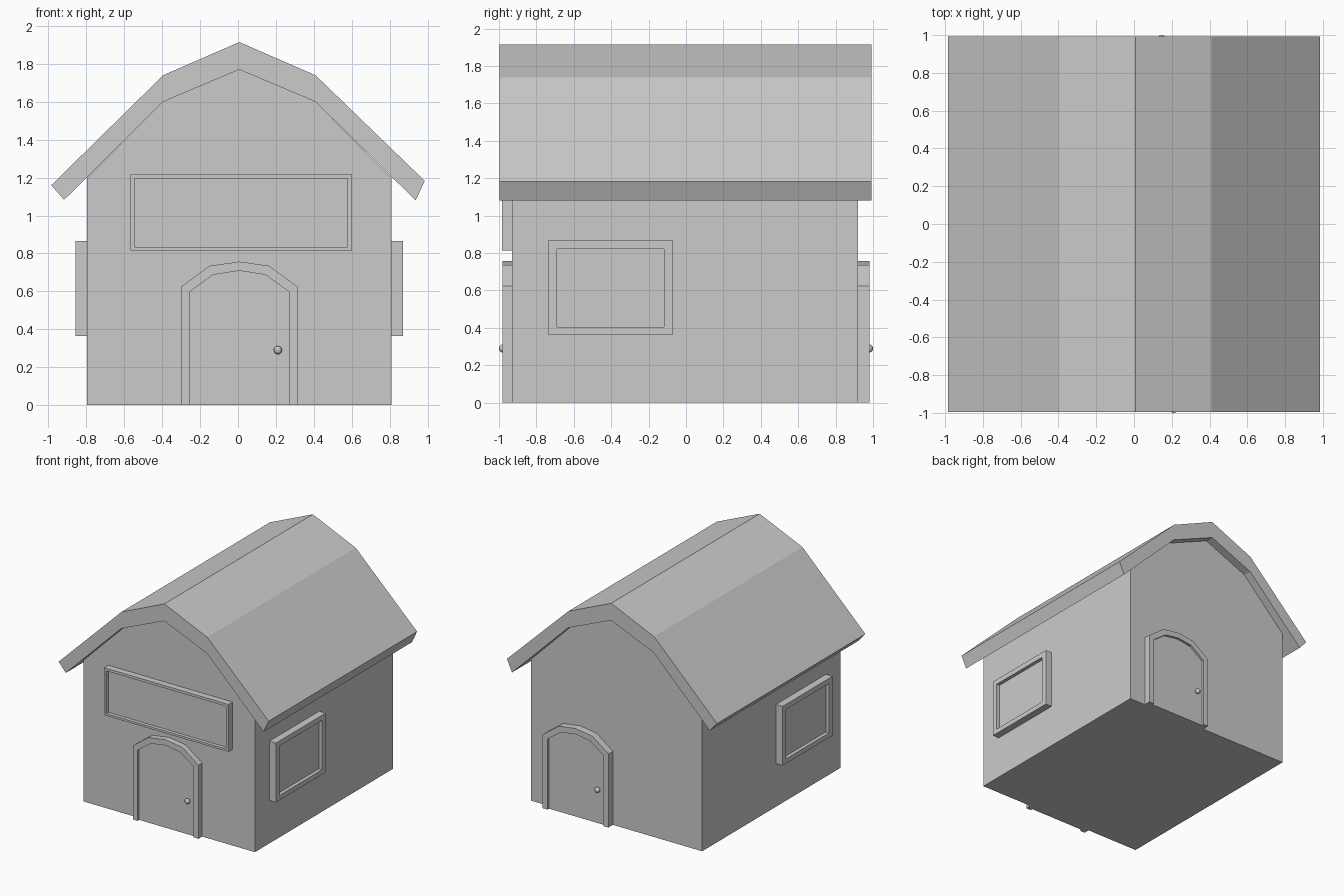
import bpy, bmesh
from math import radians
from mathutils import Matrix, Vector

if "Cube" in bpy.data.objects:
    bpy.data.objects.remove(bpy.data.objects["Cube"])

CX = 0.007                       # ridge line of the house
FRONT, RIGHT, BACK, LEFT = 0, 90, 180, -90


def finish(name, bm, turn=0):
    bmesh.ops.rotate(bm, verts=bm.verts, cent=(0, 0, 0),
                     matrix=Matrix.Rotation(radians(turn), 3, 'Z'))
    bmesh.ops.recalc_face_normals(bm, faces=bm.faces)
    mesh = bpy.data.meshes.new(name)
    bm.to_mesh(mesh)
    bm.free()
    obj = bpy.data.objects.new(name, mesh)
    bpy.context.collection.objects.link(obj)
    return obj


def extrude(name, polys, d0, d1, turn=0):
    """Polygons in (across, up), extruded outward from depth d0 to d1."""
    bm = bmesh.new()
    for poly in polys:
        bm.faces.new([bm.verts.new((u, -d0, v)) for u, v in poly])
    bmesh.ops.remove_doubles(bm, verts=bm.verts, dist=1e-5)
    geom = bmesh.ops.extrude_face_region(bm, geom=bm.faces[:], use_keep_orig=True)["geom"]
    bmesh.ops.translate(bm, vec=(0, d0 - d1, 0),
                        verts=[g for g in geom if isinstance(g, bmesh.types.BMVert)])
    return finish(name, bm, turn)


def strip(outer, inner, closed):
    """Quads joining two matching outlines."""
    n = len(outer)
    return [[outer[i], outer[(i + 1) % n], inner[(i + 1) % n], inner[i]]
            for i in range(n if closed else n - 1)]


def rect(u0, u1, v0, v1):
    return [(u0, v0), (u1, v0), (u1, v1), (u0, v1)]


def window(name, outer, inner, wall, depth, turn):
    extrude(name + "_frame", strip(rect(*outer), rect(*inner), True), wall, depth, turn)
    extrude(name + "_pane", [rect(*inner)], wall, depth - 0.03, turn)


def arch(c, half):
    """Symmetric outline from its left half of (offset, height) points."""
    left = [(c - o, z) for o, z in half]
    return left + [(2 * c - u, z) for u, z in reversed(left[:-1])]


def door(name, c, wall, depth, turn):
    outer = arch(c, [(0.308, 0), (0.308, 0.624), (0.157, 0.735), (0, 0.757)])
    inner = arch(c, [(0.262, 0), (0.262, 0.598), (0.137, 0.688), (0, 0.709)])
    extrude(name + "_frame", strip(outer, inner, False), wall, depth, turn)
    extrude(name + "_panel", [inner], wall, depth - 0.02, turn)
    bm = bmesh.new()
    bmesh.ops.create_uvsphere(bm, u_segments=12, v_segments=8, radius=0.022,
                              matrix=Matrix.Translation(Vector((c + 0.203, -0.978, 0.29))))
    finish(name + "_knob", bm, turn)


# House body with gable ends
gable = arch(CX, [(0.803, 0), (0.803, 1.2), (0.402, 1.6), (0, 1.77)])
extrude("house_body", [gable], -0.92, 0.93)

# Thick gambrel roof, with slightly uneven eaves
roof_top = [(-0.985, 1.16), (-0.395, 1.74), (CX, 1.915), (0.409, 1.74), (0.985, 1.183)]
roof_under = [(-0.917, 1.083), (-0.395, 1.6), (CX, 1.77), (0.409, 1.6), (0.937, 1.08)]
extrude("roof", strip(roof_top, roof_under, False), -0.992, 0.996)

# Doors, the rear one off centre
door("front_door", CX, 0.93, 0.98, FRONT)
door("back_door", -0.35, 0.92, 0.98, BACK)

# Windows
window("front_window", (-0.568, 0.6, 0.815, 1.217), (-0.547, 0.577, 0.833, 1.195),
       0.93, 0.985, FRONT)
window("right_window", (-0.737, -0.07, 0.365, 0.867), (-0.69, -0.117, 0.405, 0.823),
       0.80, 0.871, RIGHT)
window("left_window", (0.07, 0.737, 0.365, 0.867), (0.117, 0.69, 0.405, 0.823),
       0.79, 0.858, LEFT)
